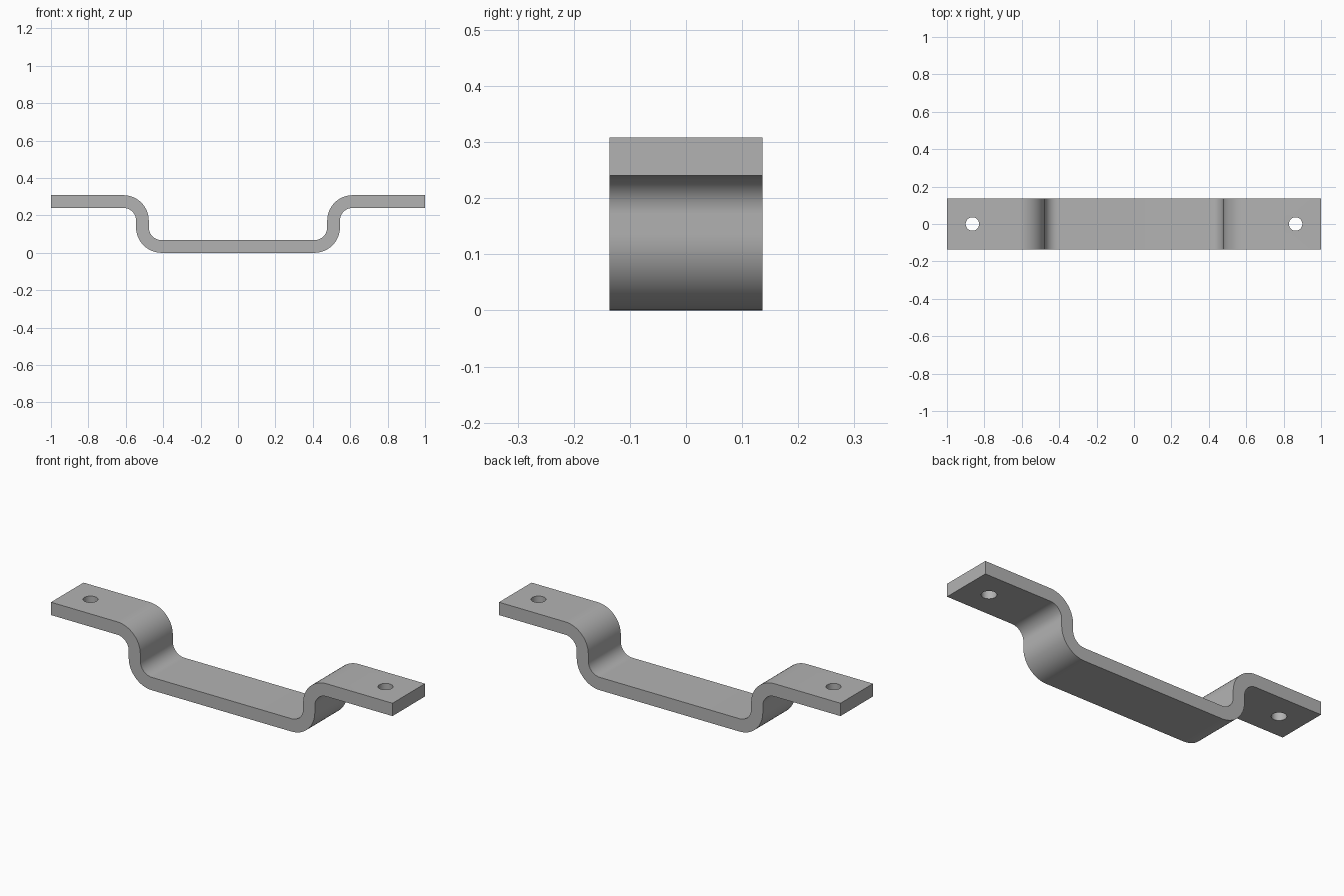
import bpy
import bmesh
from math import cos, sin, pi
from mathutils import Vector

if "Cube" in bpy.data.objects:
    bpy.data.objects.remove(bpy.data.objects["Cube"], do_unlink=True)

T = 0.068            # strap thickness
WIDTH = 0.272
HEIGHT = 0.308
WALL = 0.511         # centre of the upright wall
R = 1.5 * T          # bend radius on the centre line
HOLE_X, HOLE_R = 0.864, 0.036
STEPS = 16

steel = bpy.data.materials.new("grey steel")
steel.use_nodes = True
grey = (0.45, 0.45, 0.45, 1)
steel.diffuse_color = grey
steel.node_tree.nodes["Principled BSDF"].inputs["Base Color"].default_value = grey


def bend(cx, cz, start, end, outer_sign):
    """Pairs of lower and upper profile points round one bend."""
    pairs = []
    for i in range(STEPS + 1):
        a = start + (end - start) * i / STEPS
        d = Vector((cos(a), 0, sin(a)))
        c = Vector((cx, 0, cz))
        pairs.append((c + d * (R + outer_sign * T / 2),
                      c + d * (R - outer_sign * T / 2)))
    return pairs


# Right half of the profile: lower bend, upper bend, flange end
half = bend(WALL - R, T / 2 + R, -pi / 2, 0, 1)
half += bend(WALL + R, HEIGHT - T / 2 - R, pi, pi / 2, -1)
half.append((Vector((1, 0, HEIGHT - T)), Vector((1, 0, HEIGHT))))
mirror = [tuple(Vector((-p.x, 0, p.z)) for p in pair) for pair in reversed(half)]
pairs = mirror + half

# Strap: strip of quads along the profile, extruded across the width
bm = bmesh.new()
rows = [[bm.verts.new(p + Vector((0, -WIDTH / 2, 0))) for p in pair] for pair in pairs]
for (a, b), (c, d) in zip(rows, rows[1:]):
    bm.faces.new((a, c, d, b))
ext = bmesh.ops.extrude_face_region(bm, geom=bm.faces[:])
moved = [g for g in ext["geom"] if isinstance(g, bmesh.types.BMVert)]
bmesh.ops.translate(bm, verts=moved, vec=(0, WIDTH, 0))
bmesh.ops.recalc_face_normals(bm, faces=bm.faces[:])
mesh = bpy.data.meshes.new("bracket_strap")
bm.to_mesh(mesh)
bm.free()
mesh.materials.append(steel)
strap = bpy.data.objects.new("bracket_strap", mesh)
bpy.context.collection.objects.link(strap)
bpy.context.view_layer.objects.active = strap

# Screw holes through both flanges
for side in (-1, 1):
    bpy.ops.mesh.primitive_cylinder_add(vertices=48, radius=HOLE_R, depth=0.3,
                                        location=(side * HOLE_X, 0, HEIGHT - T / 2))
    cutter = bpy.context.object
    cutter.name = "hole_cutter"
    cutter.hide_render = True
    cutter.data.materials.append(steel)
    bpy.context.view_layer.objects.active = strap
    mod = strap.modifiers.new("screw_hole", "BOOLEAN")
    mod.operation = "DIFFERENCE"
    mod.solver = "EXACT"
    mod.object = cutter
    bpy.ops.object.modifier_apply(modifier=mod.name)
    bpy.data.objects.remove(cutter, do_unlink=True)

bpy.ops.object.select_all(action="DESELECT")
strap.select_set(True)
bpy.context.view_layer.objects.active = strap
bpy.ops.object.shade_smooth_by_angle(angle=pi / 6)
